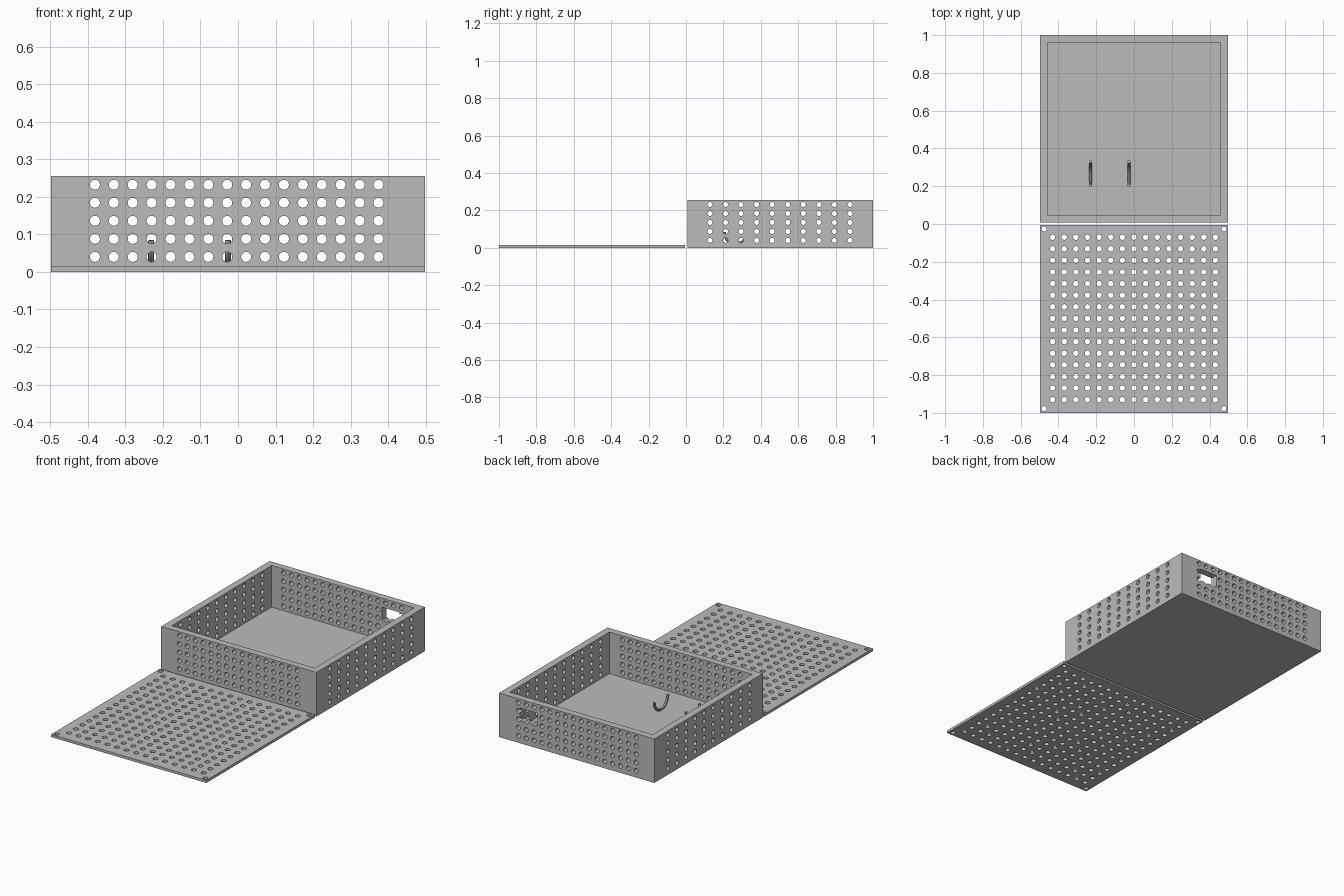
import bpy, bmesh, math
from mathutils import Matrix, Vector

if "Cube" in bpy.data.objects:
    bpy.data.objects.remove(bpy.data.objects["Cube"])

gray = bpy.data.materials.new("plain_gray")
gray.diffuse_color = (0.5, 0.5, 0.5, 1)
gray.use_nodes = True
gray.node_tree.nodes["Principled BSDF"].inputs["Base Color"].default_value = gray.diffuse_color


def mesh_object(name, bm):
    me = bpy.data.meshes.new(name)
    bmesh.ops.recalc_face_normals(bm, faces=bm.faces)
    bm.to_mesh(me)
    bm.free()
    me.materials.append(gray)
    ob = bpy.data.objects.new(name, me)
    bpy.context.collection.objects.link(ob)
    return ob


def block(name, lo, hi):
    lo, hi = Vector(lo), Vector(hi)
    bm = bmesh.new()
    m = Matrix.Translation((lo + hi) / 2) @ Matrix.Diagonal((*(hi - lo), 1))
    bmesh.ops.create_cube(bm, size=1, matrix=m)
    return mesh_object(name, bm)


def rods(name, centres, radius, length, axis):
    """Parallel cylinders used to drill holes along one axis."""
    turn = {"x": Matrix.Rotation(math.pi / 2, 4, "Y"),
            "y": Matrix.Rotation(math.pi / 2, 4, "X"),
            "z": Matrix.Identity(4)}[axis]
    bm = bmesh.new()
    for c in centres:
        bmesh.ops.create_cone(bm, cap_ends=True, segments=20, radius1=radius, radius2=radius,
                              depth=length, matrix=Matrix.Translation(c) @ turn)
    return mesh_object(name, bm)


def cut(ob, cutter):
    mod = ob.modifiers.new("cut", "BOOLEAN")
    mod.operation, mod.solver, mod.object = "DIFFERENCE", "EXACT", cutter
    cutter.hide_render = True
    bpy.context.view_layer.objects.active = ob
    bpy.ops.object.modifier_apply(modifier=mod.name)
    bpy.data.objects.remove(cutter)


def smooth(ob):
    bpy.ops.object.select_all(action="DESELECT")
    ob.select_set(True)
    bpy.context.view_layer.objects.active = ob
    bpy.ops.object.shade_smooth_by_angle(angle=math.radians(30))


def spread(a, b, n):
    return [a + (b - a) * i / (n - 1) for i in range(n)]


W = 0.4975                      # half width
Y0, Y1, H = 0.008, 1.0, 0.255   # box depth range and height
WALL, FLOOR = 0.04, 0.014
rows = spread(0.04, 0.232, 5)

# Open box
box = block("box", (-W, Y0, 0), (W, Y1, H))
cut(box, block("cavity", (-W + WALL, Y0 + WALL, FLOOR), (W - WALL, Y1 - WALL, H + 0.1)))

# Holes through front and back walls, then through the side walls
cut(box, rods("front_back_drill", [(x, 0.5, z) for x in spread(-0.381, 0.374, 16) for z in rows],
              0.0133, 1.2, "y"))
cut(box, rods("side_drill", [(0, y, z) for y in spread(0.128, 0.877, 10) for z in rows],
              0.0133, 1.2, "x"))

# Rectangular opening in the back wall
cut(box, block("opening", (0.25, 0.9, 0.13), (0.363, 1.1, 0.203)))
smooth(box)

# Perforated lid lying in front, with a screw hole at each corner
lid = block("lid", (-W, -1, 0), (W, -0.005, 0.015))
cut(lid, rods("lid_drill", [(x, y, 0) for x in spread(-0.431, 0.431, 15)
                            for y in spread(-0.93, -0.07, 15)], 0.0143, 0.2, "z"))
cut(lid, rods("screw_drill", [(x, y, 0) for x in (-0.476, 0.476) for y in (-0.977, -0.027)],
              0.0135, 0.2, "z"))
smooth(lid)

# Two upward-open half-ring hooks on the floor
for name, x in (("left_hook", -0.231), ("right_hook", -0.027)):
    cu = bpy.data.curves.new(name, "CURVE")
    cu.dimensions = "3D"
    cu.bevel_depth, cu.bevel_resolution, cu.use_fill_caps = 0.008, 2, True
    sp = cu.splines.new("POLY")
    angles = spread(math.pi, 2 * math.pi, 25)
    sp.points.add(len(angles) - 1)
    for p, a in zip(sp.points, angles):
        p.co = (x, 0.267 + 0.062 * math.cos(a), 0.084 + 0.062 * math.sin(a), 1)
    cu.materials.append(gray)
    hook = bpy.data.objects.new(name, cu)
    bpy.context.collection.objects.link(hook)
    bpy.ops.object.select_all(action="DESELECT")
    hook.select_set(True)
    bpy.context.view_layer.objects.active = hook
    bpy.ops.object.convert(target="MESH")
    smooth(bpy.context.view_layer.objects.active)
